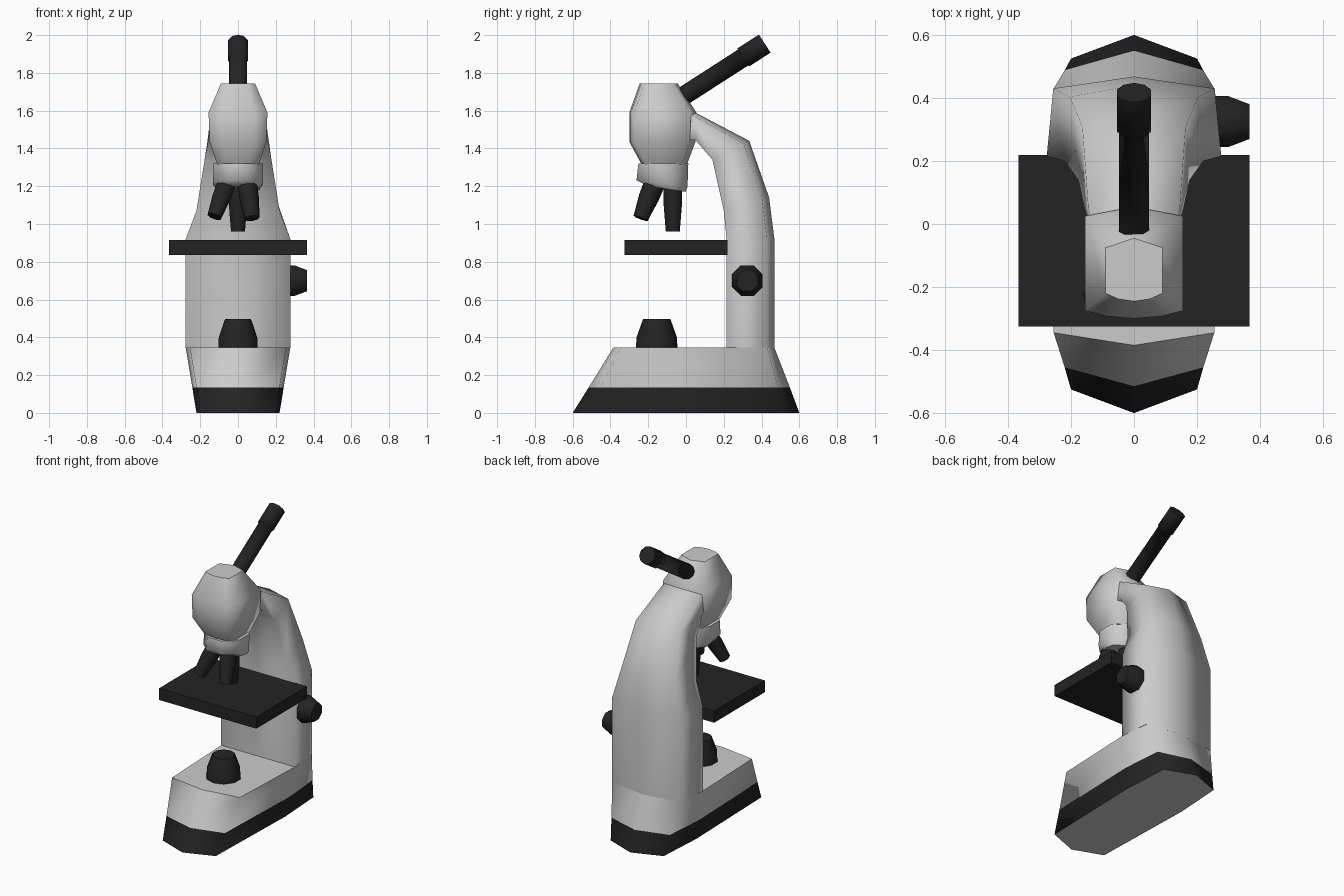
import bpy, bmesh, math
from mathutils import Vector

if "Cube" in bpy.data.objects:
    bpy.data.objects.remove(bpy.data.objects["Cube"])

black = bpy.data.materials.new("black")
black.diffuse_color = (0.017, 0.017, 0.017, 1)
black.use_nodes = True
black.node_tree.nodes["Principled BSDF"].inputs["Base Color"].default_value = black.diffuse_color


def loft(name, rings, mat=None):
    """Skin matching rings of points: smooth sides, flat end caps."""
    bm = bmesh.new()
    rows = [[bm.verts.new(p) for p in r] for r in rings]
    n = len(rows[0])
    for a, b in zip(rows, rows[1:]):
        for i in range(n):
            j = (i + 1) % n
            bm.faces.new((a[i], a[j], b[j], b[i])).smooth = True
    bm.faces.new(rows[0])
    bm.faces.new(rows[-1])
    bmesh.ops.recalc_face_normals(bm, faces=bm.faces)
    me = bpy.data.meshes.new(name)
    bm.to_mesh(me)
    bm.free()
    ob = bpy.data.objects.new(name, me)
    bpy.context.collection.objects.link(ob)
    if mat:
        me.materials.append(mat)
    return ob


def mirrored(half, z):
    """Closed ring from (x, y) points of the right half; ends lie on x = 0."""
    pts = half + [(-x, y) for x, y in half[-2:0:-1]]
    return [(x, y, z) for x, y in pts]


def turned(name, start, end, steps, sides=8, mat=black):
    """Round part along an axis; steps are (fraction, radius)."""
    a, b = Vector(start), Vector(end)
    q = (b - a).to_track_quat('Z', 'Y')
    rings = []
    for t, r in steps:
        rings.append([a.lerp(b, t) + q @ Vector((
            r * math.cos(2 * math.pi * (i + .5) / sides),
            r * math.sin(2 * math.pi * (i + .5) / sides), 0)) for i in range(sides)])
    return loft(name, rings, mat)


# Base: pointed-end outline that leans in towards the top
def base_ring(z, front, fcorner, wc, w, ymid, bcorner, back):
    return mirrored([(0, front), (wc, fcorner), (w, ymid), (wc, bcorner), (0, back)], z)


floor = base_ring(0, -.60, -.525, .20, .22, .2, .525, .60)
seam = base_ring(.135, -.515, -.455, .22, .242, .205, .488, .55)
deck = base_ring(.345, -.385, -.345, .255, .277, .215, .43, .468)
band = loft("base_band", [floor, seam], black)
grey = bpy.data.materials.new("grey")
grey.diffuse_color = (.8, .8, .8, 1)
grey.use_nodes = True
grey.node_tree.nodes["Principled BSDF"].inputs["Base Color"].default_value = grey.diffuse_color
band.data.materials.append(grey)
for f in band.data.polygons:          # grey underside
    if f.normal.z < -.9:
        f.material_index = 1
loft("base_body", [seam, deck])

# Column and curved arm: front point, back point, half width
path = [((.215, .345), (.468, .345), .277), ((.215, .92), (.468, .92), .277),
        ((.20, 1.07), (.44, 1.14), .22), ((.14, 1.34), (.335, 1.44), .177),
        ((.05, 1.445), (.05, 1.59), .157), ((-.1, 1.45), (-.1, 1.64), .12)]
rings = []
for f, b, w in path:
    f, b = Vector(f), Vector(b)
    c = f.lerp(b, .85)
    rings.append([(-w, *f), (0, *f), (w, *f), (w * .925, *c), (0, *b), (-w * .925, *c)])
loft("column_arm", rings)

# Head: half width, front, back, height
head = [(.11, -.235, .005, 1.315), (.15, -.30, .05, 1.435),
        (.156, -.30, .055, 1.59), (.09, -.245, -.045, 1.745)]
loft("head", [mirrored([(0, f), (w * .55, f + .007), (w, f + .025), (w, b - .03), (0, b)], z)
              for w, f, b, z in head])

# Nosepiece: slightly tilted turret with a sloping underside
rings = []
for cy, z, rx, ry, tilt in [(-.12, 1.32, .135, .135, 0), (-.127, 1.215, .135, .138, -.12),
                            (-.10, 1.185, .115, .10, -.15)]:
    ring = []
    for i in range(8):
        a = 2 * math.pi * (i + .5) / 8
        y = ry * math.sin(a) * 1.06
        ring.append((rx * math.cos(a) * 1.06, cy + y, z + tilt * y))
    rings.append(ring)
loft("nosepiece", rings)

# Objective lenses
taper = [(0, .052), (.45, .052), (1, .04)]
turned("objective_centre", (0, -.07, 1.21), (0, -.07, .96), taper)
turned("objective_left", (-.055, -.155, 1.23), (-.125, -.235, 1.04), taper)
turned("objective_right", (.045, -.165, 1.23), (.075, -.24, 1.03), taper)

# Eyepiece tube with thicker end
turned("eyepiece", (0, -.06, 1.648), (0, .417, 1.955),
       [(0, .05), (.76, .05), (.76, .057), (1, .057)], 10)

# Stage
bpy.ops.mesh.primitive_cube_add(size=1, location=(0, -.053, .876))
stage = bpy.context.object
stage.name = "stage"
stage.scale = (.732, .545, .08)
stage.data.materials.append(black)

# Lamp on the base and focus knob on the right side
turned("lamp", (0, -.155, .34), (0, -.155, .498), [(0, .11), (.38, .107), (1, .072)], 10)
turned("focus_knob", (.23, .325, .70), (.366, .325, .70), [(0, .088), (.5, .088), (1, .06)])
